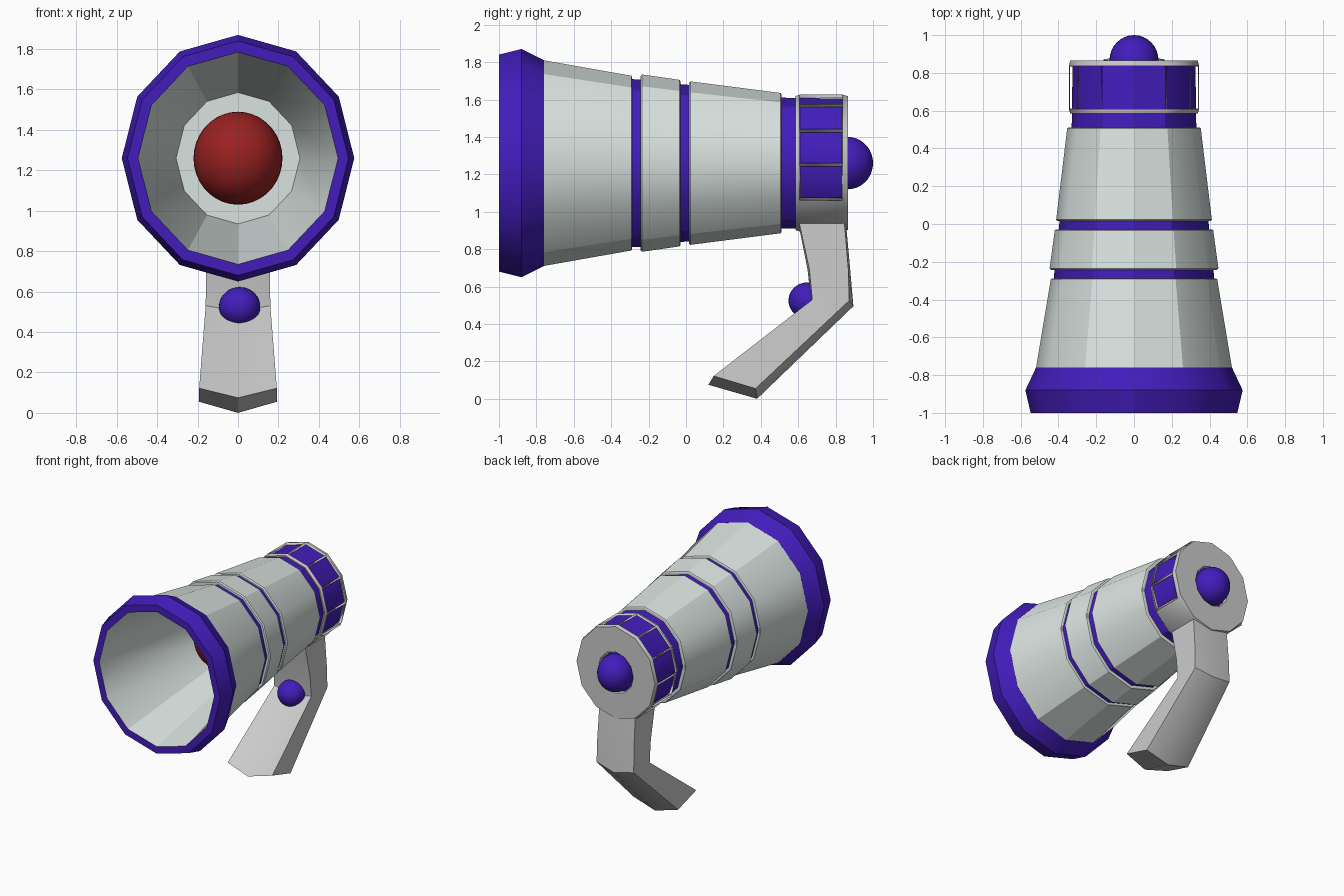
import bpy, bmesh
from math import sin, cos, radians

if "Cube" in bpy.data.objects:
    bpy.data.objects.remove(bpy.data.objects["Cube"])

AXIS_Z, SIDES, SQUASH = 1.26, 12, 0.943


def material(name, rgb):
    m = bpy.data.materials.new(name)
    m.diffuse_color = (*rgb, 1)
    m.use_nodes = True
    m.node_tree.nodes["Principled BSDF"].inputs["Base Color"].default_value = m.diffuse_color
    return m


PURPLE = material("purple", (0.055, 0.012, 0.50))
PALE = material("pale", (0.70, 0.77, 0.75))
RED = material("red", (0.32, 0.015, 0.015))


def finish(name, bm, mat=None, angle=30):
    mesh = bpy.data.meshes.new(name)
    bm.to_mesh(mesh)
    bm.free()
    ob = bpy.data.objects.new(name, mesh)
    bpy.context.collection.objects.link(ob)
    if mat:
        mesh.materials.append(mat)
    bpy.ops.object.select_all(action='DESELECT')
    ob.select_set(True)
    bpy.context.view_layer.objects.active = ob
    bpy.ops.object.shade_smooth_by_angle(angle=radians(angle))
    return ob


def lathe(profile, closed=False):
    """Spin (y, radius) points around the horn axis; returns bmesh and rows of faces."""
    bm = bmesh.new()
    rings = []
    for y, r in profile:
        angles = [radians(360 / SIDES * j) for j in range(SIDES)]
        rings.append([bm.verts.new((SQUASH * r * sin(t), y, AXIS_Z + r * cos(t)))
                      for t in angles])
    rows = []
    for i in range(len(rings) if closed else len(rings) - 1):
        a, b = rings[i], rings[(i + 1) % len(rings)]
        rows.append([bm.faces.new((a[j], a[(j + 1) % SIDES], b[(j + 1) % SIDES], b[j]))
                     for j in range(SIDES)])
    if closed:
        bmesh.ops.recalc_face_normals(bm, faces=bm.faces)
    return bm, rows


def turned(name, profile, mat, closed=False):
    bm, _ = lathe(profile, closed)
    bmesh.ops.remove_doubles(bm, verts=bm.verts, dist=1e-5)
    return finish(name, bm, mat)


def ball(name, loc, radii, mat):
    bm = bmesh.new()
    bmesh.ops.create_uvsphere(bm, u_segments=32, v_segments=18, radius=1)
    bmesh.ops.scale(bm, vec=radii, verts=bm.verts)
    bmesh.ops.translate(bm, vec=loc, verts=bm.verts)
    return finish(name, bm, mat, 60)


# Flared rim, inner bell and coloured core seen between the bands
turned("horn_rim", [(-1, .525), (-1, .58), (-.88, .61), (-.76, .55), (-.76, .50)], PURPLE, True)
turned("horn_interior", [(-.03, 0), (-.03, .325), (-1, .525)], PALE)
turned("horn_core", [(-.32, .45), (-.24, .447), (-.03, .422), (.02, .418), (.50, .35),
                     (.84, .345), (.84, 0)], PURPLE)

# Three tapered outer bands
for i, (y0, r0, y1, r1) in enumerate([(-.77, .55, -.288, .467),
                                      (-.243, .474, -.03, .445),
                                      (.015, .437, .51, .375)]):
    turned(f"horn_band_{i + 1}", [(y0, r0 - .04), (y0, r0 - .008), (y0 + .008, r0),
                                  (y1 - .004, r1), (y1, r1 - .006), (y1, r1 - .04)], PALE, True)

# Rear housing with windows on its upper eight sides
bm, rows = lathe([(.585, .335), (.585, .358), (.608, .366), (.837, .366),
                  (.865, .358), (.865, .16), (.845, .15)])
windows = [f for j, f in enumerate(rows[2]) if j not in (4, 5, 6, 7)]
bmesh.ops.inset_individual(bm, faces=windows, thickness=.047, use_even_offset=True)
bmesh.ops.delete(bm, geom=windows, context='FACES')
housing = finish("rear_housing", bm)
solid = housing.modifiers.new("thickness", 'SOLIDIFY')
solid.thickness = .018
solid.offset = -1

# Balls: speaker in the bell, rear knob, trigger
ball("speaker_dome", (0, -.16, AXIS_Z), (.22, .225, .23), RED)
ball("rear_knob", (0, .865, AXIS_Z), (.13, .135, .14), PURPLE)
ball("trigger", (.008, .648, .525), (.102, .1, .097), PURPLE)

# Bent handle: half width, then (y, z) of front side, front centre, back centre, back side
sections = [
    (.155, (.60, .965), (.595, .965), (.853, .965), (.845, .965)),
    (.158, (.66, .69), (.65, .69), (.878, .69), (.868, .69)),
    (.160, (.675, .53), (.67, .505), (.895, .495), (.872, .525)),
    (.192, (.148, .122), (.12, .075), (.38, 0), (.372, .055)),
]
bm = bmesh.new()
loops = []
for w, fs, fc, bc, bs in sections:
    pts = [(-w, *fs), (0, *fc), (w, *fs), (w, *bs), (0, *bc), (-w, *bs)]
    loops.append([bm.verts.new(p) for p in pts])
for a, b in zip(loops, loops[1:]):
    for j in range(6):
        k = (j + 1) % 6
        bm.faces.new((a[j], a[k], b[k], b[j]))
for end in (loops[0], loops[-1]):
    bm.faces.new((end[0], end[1], end[4], end[5]))
    bm.faces.new((end[1], end[2], end[3], end[4]))
bmesh.ops.recalc_face_normals(bm, faces=bm.faces)
finish("handle", bm)
